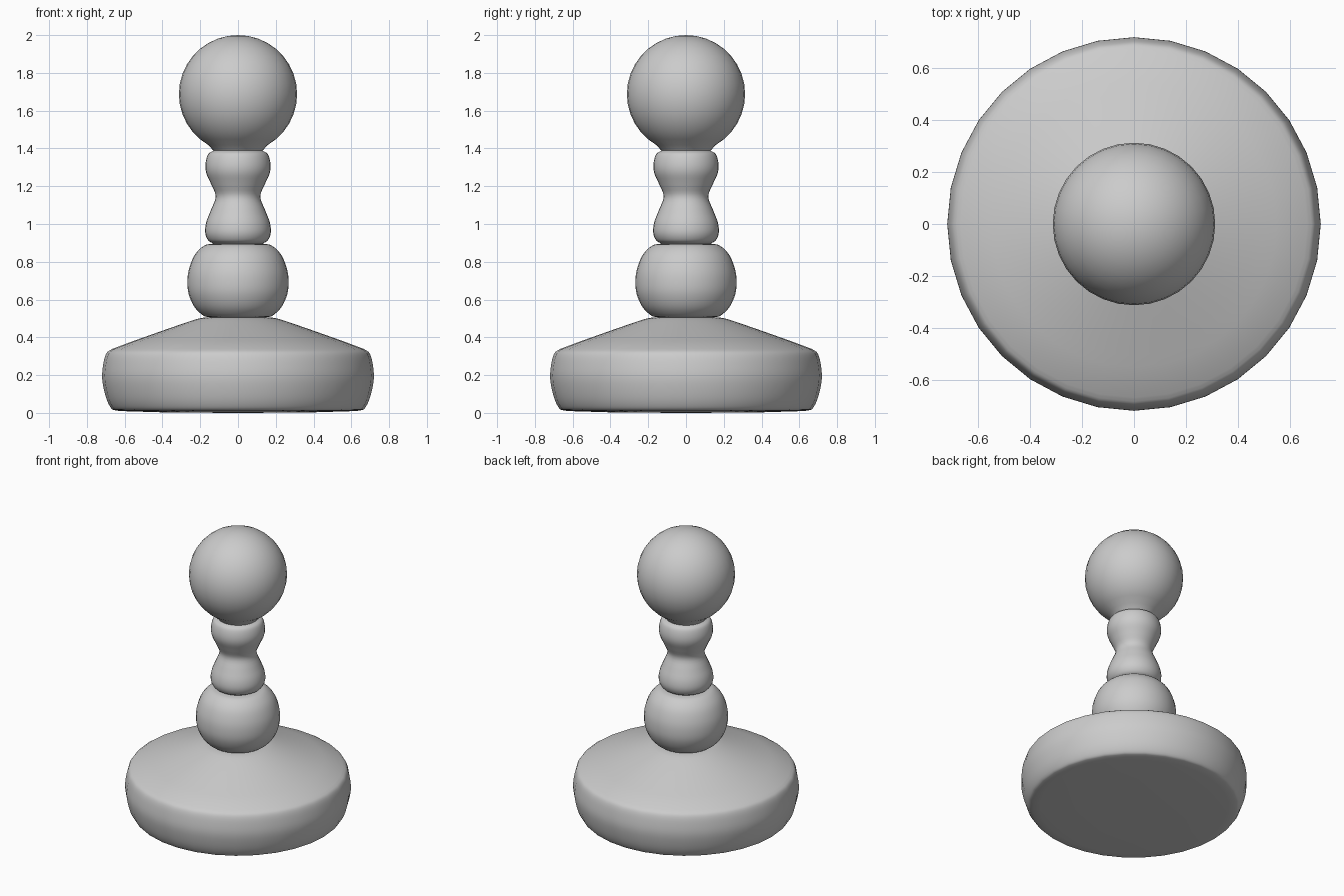
import bpy, bmesh, math
from mathutils import Vector

if "Cube" in bpy.data.objects:
    bpy.data.objects.remove(bpy.data.objects["Cube"])

SEGMENTS = 32


def smooth_profile(pts, steps=4):
    """Catmull-Rom curve through (radius, z) points."""
    p = [Vector(q) for q in pts]
    p = [2 * p[0] - p[1]] + p + [2 * p[-1] - p[-2]]
    out = []
    for a, b, c, d in zip(p, p[1:], p[2:], p[3:]):
        for i in range(steps):
            t = i / steps
            out.append(0.5 * (2 * b + (c - a) * t + (2 * a - 5 * b + 4 * c - d) * t * t
                              + (3 * b - a - 3 * c + d) * t ** 3))
    return out + [p[-2]]


def lathe(name, profile):
    """Turn a bottom-to-top (radius, z) profile around z; radius 0 makes a pole."""
    bm = bmesh.new()
    rings = []
    for r, z in profile:
        if r < 1e-4:
            rings.append([bm.verts.new((0, 0, z))] * SEGMENTS)
        else:
            rings.append([bm.verts.new((r * math.cos(2 * math.pi * i / SEGMENTS),
                                        r * math.sin(2 * math.pi * i / SEGMENTS), z))
                          for i in range(SEGMENTS)])
    for lo, hi in zip(rings, rings[1:]):
        for i in range(SEGMENTS):
            j = (i + 1) % SEGMENTS
            bm.faces.new(list(dict.fromkeys((lo[i], lo[j], hi[j], hi[i]))))
    mesh = bpy.data.meshes.new(name)
    bm.to_mesh(mesh)
    bm.free()
    obj = bpy.data.objects.new(name, mesh)
    bpy.context.collection.objects.link(obj)
    bpy.ops.object.select_all(action='DESELECT')
    obj.select_set(True)
    bpy.context.view_layer.objects.active = obj
    bpy.ops.object.shade_smooth_by_angle(angle=math.radians(50))
    return obj


# Wide base: nearly flat underside, bulging rim, sloping top
rim = smooth_profile([(0.645, 0.012), (0.672, 0.025), (0.70, 0.085), (0.719, 0.18),
                      (0.713, 0.26), (0.697, 0.315), (0.668, 0.338)])
slope = smooth_profile([(0.55, 0.382), (0.38, 0.442), (0.24, 0.49), (0.19, 0.503), (0.15, 0.506)])
lathe("base", [(0, 0.0), (0.37, 0.002), (0.6, 0.009)] + rim + slope)

# Lower ball
lathe("lower_ball", smooth_profile([
    (0.15, 0.506), (0.185, 0.516), (0.23, 0.56), (0.26, 0.625), (0.268, 0.69),
    (0.26, 0.76), (0.23, 0.835), (0.18, 0.885), (0.13, 0.896)]))

# Waisted neck
lathe("neck", smooth_profile([
    (0.13, 0.896), (0.158, 0.914), (0.174, 0.955), (0.168, 1.01), (0.143, 1.075),
    (0.118, 1.145), (0.142, 1.21), (0.168, 1.27), (0.172, 1.32), (0.158, 1.37),
    (0.13, 1.388)]))

# Top ball, open where it meets the neck
ball = [(0.13, 1.388)]
for k in range(16):
    a = math.radians(-60 + 150 * k / 15)
    ball.append((0.313 * math.cos(a), 1.688 + 0.312 * math.sin(a)))
lathe("top_ball", ball)
